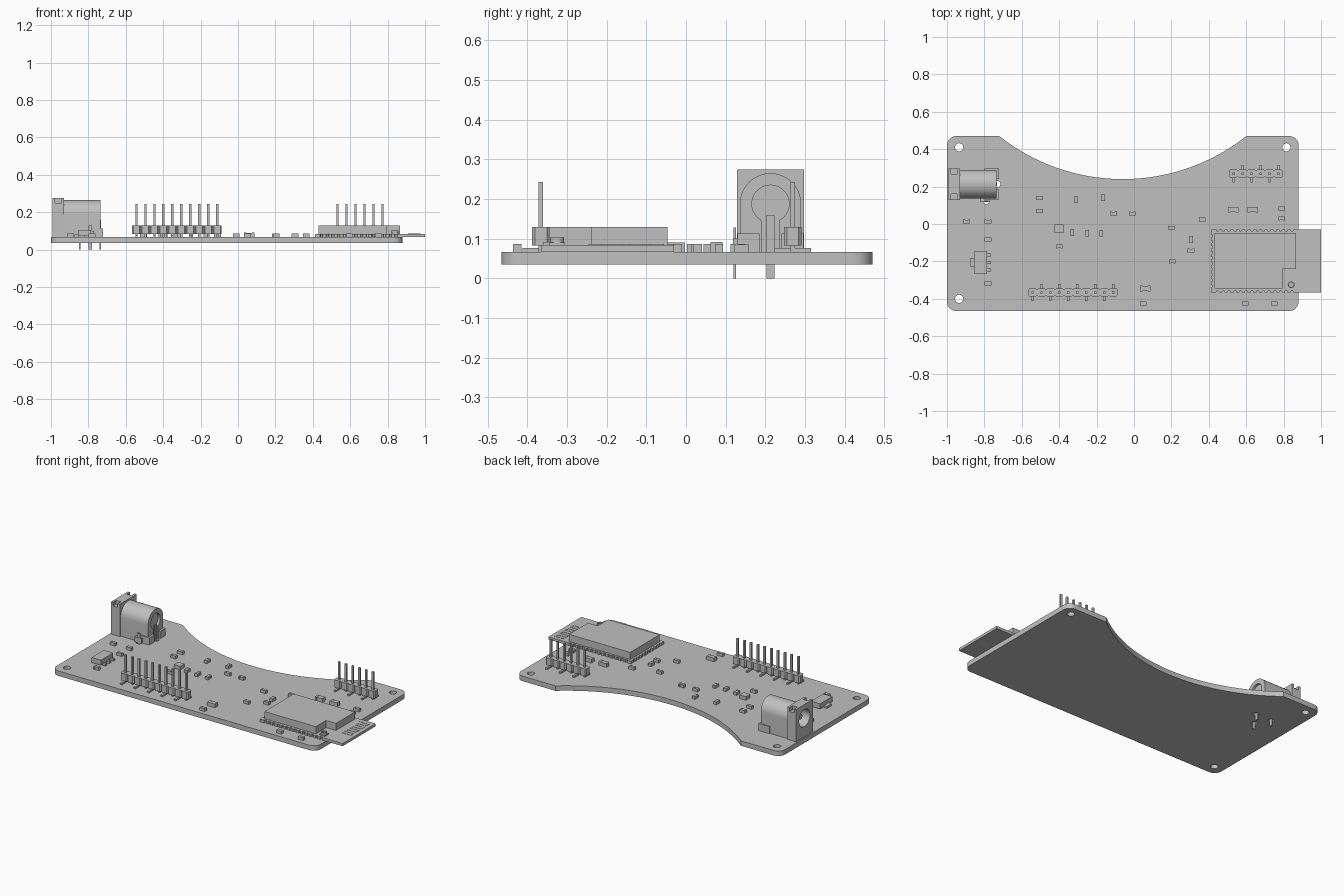
import bpy
import bmesh
from math import pi, sin, cos, asin
from mathutils import Vector

if "Cube" in bpy.data.objects:
    bpy.data.objects.remove(bpy.data.objects["Cube"], do_unlink=True)

grey = bpy.data.materials.new("plain grey")
grey.use_nodes = True
COLOUR = (0.53, 0.53, 0.53, 1)
grey.diffuse_color = COLOUR
grey.node_tree.nodes["Principled BSDF"].inputs["Base Color"].default_value = COLOUR

made = []
TOP = 0.067      # upper face of the board
BOTTOM = 0.035


def finish(name, bm):
    bmesh.ops.recalc_face_normals(bm, faces=bm.faces)
    mesh = bpy.data.meshes.new(name)
    bm.to_mesh(mesh)
    bm.free()
    mesh.materials.append(grey)
    ob = bpy.data.objects.new(name, mesh)
    bpy.context.collection.objects.link(ob)
    made.append(ob)
    return ob


def add_box(bm, x0, x1, y0, y1, z0, z1):
    verts = bmesh.ops.create_cube(bm, size=1)["verts"]
    for v in verts:
        v.co = Vector(((x0 + x1) / 2 + v.co.x * (x1 - x0),
                       (y0 + y1) / 2 + v.co.y * (y1 - y0),
                       (z0 + z1) / 2 + v.co.z * (z1 - z0)))


def add_prism(bm, points, lo, hi, axis="z"):
    place = (lambda u, v, w: (u, v, w)) if axis == "z" else (lambda u, v, w: (w, u, v))
    a = [bm.verts.new(place(u, v, lo)) for u, v in points]
    b = [bm.verts.new(place(u, v, hi)) for u, v in points]
    bm.faces.new(a)
    bm.faces.new(b[::-1])
    for i in range(len(a)):
        j = (i + 1) % len(a)
        bm.faces.new((a[i], a[j], b[j], b[i]))


def boxes(name, *items):
    bm = bmesh.new()
    for item in items:
        add_box(bm, *item)
    return finish(name, bm)


def prism(name, points, lo, hi, axis="z"):
    bm = bmesh.new()
    add_prism(bm, points, lo, hi, axis)
    return finish(name, bm)


def arc(cx, cy, r, a0, a1, n):
    return [(cx + r * cos(a0 + (a1 - a0) * i / n),
             cy + r * sin(a0 + (a1 - a0) * i / n)) for i in range(n + 1)]


def circle(cx, cy, r, n=24):
    return arc(cx, cy, r, 0, 2 * pi, n)[:-1]


def cut(target, cutter):
    mod = target.modifiers.new("cut", "BOOLEAN")
    mod.operation = "DIFFERENCE"
    mod.solver = "EXACT"
    mod.object = cutter
    bpy.context.view_layer.update()
    result = bpy.data.meshes.new_from_object(
        target.evaluated_get(bpy.context.evaluated_depsgraph_get()))
    target.modifiers.clear()
    target.data = result
    made.remove(cutter)
    bpy.data.objects.remove(cutter, do_unlink=True)


# Board: rounded corners and a wide concave bite in the back edge
r = 0.05
bite = 1.062
half = asin(0.66 / bite)
outline = (arc(-1 + r, -0.465 + r, r, pi, 1.5 * pi, 8)
           + arc(0.88 - r, -0.465 + r, r, 1.5 * pi, 2 * pi, 8)
           + arc(0.88 - r, 0.47 - r, r, 0, pi / 2, 8)
           + arc(-0.06, 0.24 + bite, bite, -pi / 2 + half, -pi / 2 - half, 40)
           + arc(-1 + r, 0.47 - r, r, pi / 2, pi, 8))
board = prism("board", outline, BOTTOM, TOP)
bm = bmesh.new()
for x, y in ((-0.935, 0.41), (0.815, 0.41), (-0.935, -0.40)):
    add_prism(bm, circle(x, y, 0.022), 0, 0.1)
for x, y in ((-0.845, 0.213), (-0.732, 0.213), (-0.79, 0.125)):
    add_prism(bm, circle(x, y, 0.018, 16), 0, 0.1)
cut(board, finish("hole_cutter", bm))

# Power jack: arched barrel, square front flange, bore and rear keyhole
JY, JZ = 0.213, 0.188
barrel = prism("jack_barrel",
               [(JY - 0.077, TOP), (JY + 0.077, TOP)] + arc(JY, JZ, 0.077, 0, pi, 28),
               -0.935, -0.735, "x")
flange = boxes("jack_flange", (-0.992, -0.93, 0.128, 0.298, TOP, 0.275))
cut(flange, boxes("notch_cutter",
                  (-0.978, -0.945, 0.1, 0.16, 0.25, 0.3),
                  (-0.978, -0.945, 0.266, 0.32, 0.25, 0.3)))
for part in (flange, barrel):
    cut(part, prism("bore_cutter", circle(JY, JZ, 0.055, 32), -1.1, -0.79, "x"))
keyhole = ([(JY - 0.022, 0.06), (JY + 0.022, 0.06), (JY + 0.022, 0.14)]
           + arc(JY, JZ, 0.047, -pi / 3, 4 * pi / 3, 24) + [(JY - 0.022, 0.14)])
cut(barrel, prism("keyhole_cutter", keyhole, -0.75, -0.7, "x"))
prism("jack_centre_pin", circle(JY, JZ, 0.017, 16), -0.965, -0.78, "x")
boxes("jack_base",
      (-0.80, -0.722, 0.13, 0.185, TOP, 0.113),
      (-0.80, -0.722, 0.241, 0.296, TOP, 0.113))
boxes("jack_side_housing", (-0.82, -0.77, 0.118, 0.14, TOP, 0.1))
boxes("jack_terminals",
      (-0.849, -0.841, JY - 0.01, JY + 0.01, 0, 0.08),
      (-0.741, -0.733, JY - 0.01, JY + 0.01, 0, 0.16),
      (-0.80, -0.78, 0.12, 0.126, 0, 0.128))

# Pin headers: notched plastic segments, tall pins, alternating feet
PITCH = 0.048


def header(name, x0, y, count):
    body, pins = bmesh.new(), bmesh.new()
    w, d, c = PITCH / 2, 0.022, 0.007
    for i in range(count):
        x = x0 + i * PITCH
        side = -1 if i % 2 == 0 else 1
        add_prism(body, [(x - w + c, y - d), (x + w - c, y - d), (x + w, y - d + c),
                         (x + w, y + d - c), (x + w - c, y + d), (x - w + c, y + d),
                         (x - w, y + d - c), (x - w, y - d + c)], 0.083, 0.13)
        add_box(pins, x - 0.006, x + 0.006, y - 0.006, y + 0.006, TOP, 0.243)
        ends = sorted((y, y + side * 0.046))
        add_box(pins, x - 0.006, x + 0.006, ends[0], ends[1], TOP, 0.077)
    finish(name + "_body", body)
    finish(name + "_pins", pins)


header("front_header", -0.543, -0.366, 10)
header("back_header", 0.532, 0.269, 6)


# Radio module: scalloped carrier, stepped shield, antenna trace, connector
def scallops(start, end, n, inward):
    a, b, inward = Vector(start), Vector(end), Vector(inward)
    points = []
    for i in range(n):
        for t, depth in ((0.25, 0), (0.35, 1), (0.65, 1), (0.75, 0)):
            points.append(tuple(a.lerp(b, (i + t) / n) + inward * 0.008 * depth))
    return points


X0, X1, Y0, Y1 = 0.412, 1.0, -0.365, -0.03
carrier = ([(X0, Y0)] + scallops((X0 + 0.02, Y0), (0.86, Y0), 14, (0, 1))
           + [(X1, Y0), (X1, Y1)]
           + scallops((0.86, Y1), (X0 + 0.02, Y1), 14, (0, -1))
           + [(X0, Y1)] + scallops((X0, Y1 - 0.02), (X0, Y0 + 0.02), 10, (1, 0)))
prism("module_carrier", carrier, TOP, 0.084)
prism("module_shield",
      [(0.43, -0.345), (0.795, -0.345), (0.795, -0.24), (0.865, -0.24),
       (0.865, -0.047), (0.43, -0.047)], 0.084, 0.13)
trace = bmesh.new()
for i in range(8):
    y = -0.06 - i * 0.026
    add_box(trace, 0.91, 0.975, y - 0.004, y + 0.004, 0.083, 0.086)
    x = 0.91 if i % 2 else 0.967
    if i < 7:
        add_box(trace, x, x + 0.008, y - 0.026, y, 0.083, 0.086)
finish("antenna_trace", trace)
boxes("aerial_connector_base", (0.82, 0.86, -0.345, -0.305, 0.084, 0.09))
socket = prism("aerial_connector", circle(0.84, -0.325, 0.018), 0.088, 0.103)
cut(socket, prism("socket_cutter", circle(0.84, -0.325, 0.012), 0.092, 0.12))
prism("aerial_connector_pin", circle(0.84, -0.325, 0.005, 12), 0.088, 0.1)


# Small chip parts: a body between two slightly taller end caps
def chip(name, x, y, length=0.036, width=0.021, along_y=False, height=0.019):
    cap = length * 0.25
    items = []
    for a, b, inset in ((-length / 2, -length / 2 + cap, 0),
                        (-length / 2 + cap, length / 2 - cap, 0.001),
                        (length / 2 - cap, length / 2, 0)):
        w = width / 2 - inset
        span = (x - w, x + w, y + a, y + b) if along_y else (x + a, x + b, y - w, y + w)
        items.append((*span, TOP, TOP + height - inset))
    boxes(name, *items)


chips_across = [(-.505, .14), (-.505, .07), (-.11, .055), (-.01, .055), (-.40, -.12),
                (-.895, .013), (-.78, .013), (-.78, -.083), (-.78, -.318), (.20, -.02),
                (.205, -.20), (.305, -.142), (.365, .024), (.05, -.425), (.595, -.425),
                (.75, -.425), (.79, .083), (.79, .03)]
chips_along = [(-.31, .13), (-.165, .14), (-.33, -.045), (-.25, -.05),
               (-.175, -.05), (.305, -.083)]
for i, (x, y) in enumerate(chips_across):
    chip(f"chip_across_{i + 1}", x, y)
for i, (x, y) in enumerate(chips_along):
    chip(f"chip_along_{i + 1}", x, y, along_y=True)
for i, (x, y) in enumerate(((.06, -.345), (.53, .077), (.635, .077))):
    chip(f"large_chip_{i + 1}", x, y, 0.055, 0.03, height=0.024)
boxes("square_chip", (-.424, -.378, -.047, -.003, TOP, 0.09))

# Regulator: raised body with one leg on the left and three on the right
boxes("regulator_body", (-.853, -.787, -.268, -.145, 0.072, 0.105))
legs = [(-.787, -.765, -.206 + k * 0.04 - 0.008, -.206 + k * 0.04 + 0.008, TOP, 0.08)
        for k in (-1, 0, 1)]
boxes("regulator_legs", (-.875, -.853, -.23, -.182, TOP, 0.08), *legs)

# Smooth the round surfaces and keep the edges sharp
bpy.ops.object.select_all(action="DESELECT")
for ob in made:
    ob.select_set(True)
bpy.context.view_layer.objects.active = board
bpy.ops.object.shade_smooth_by_angle(angle=pi / 6)
